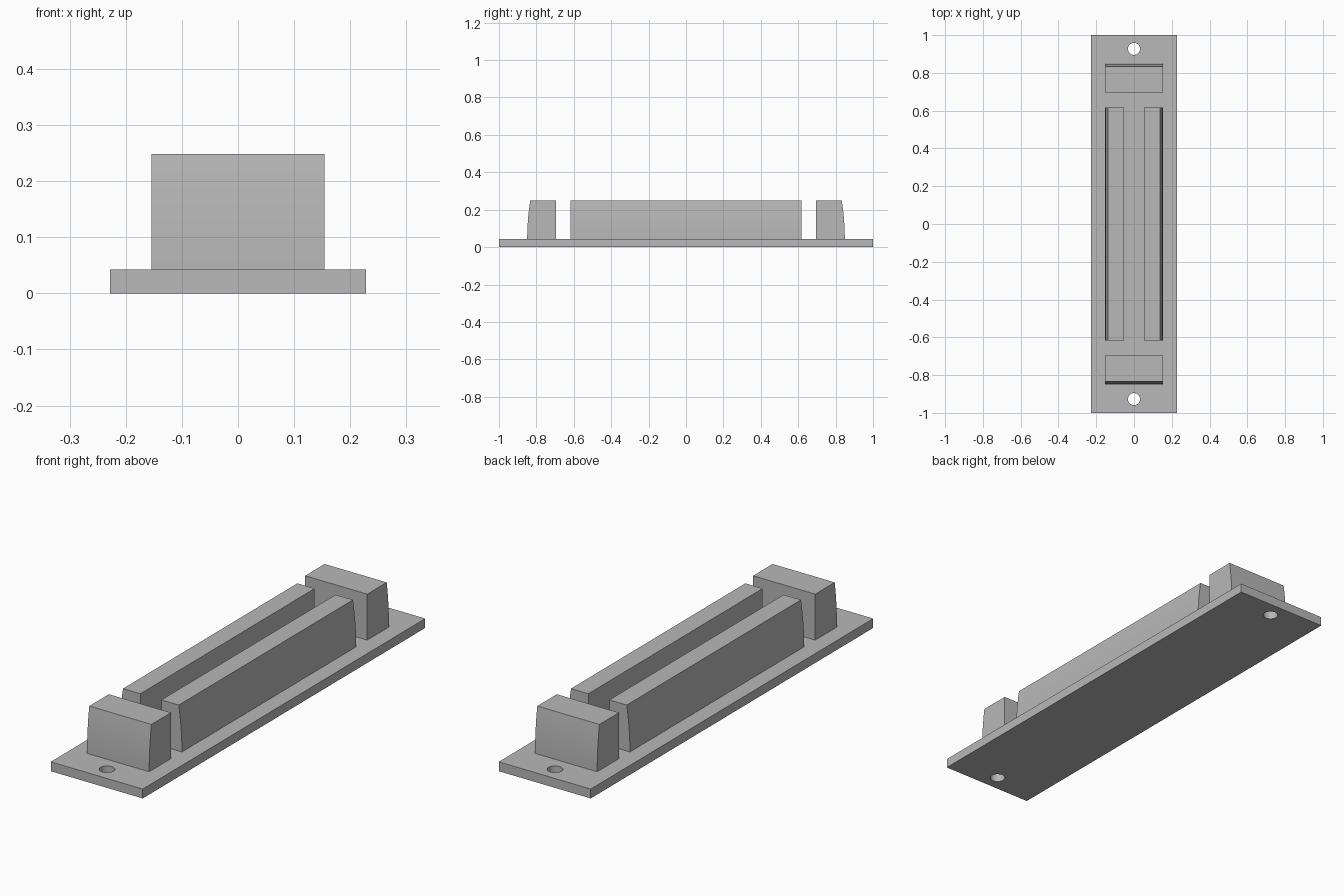
import bpy, bmesh, math
from mathutils import Matrix

if "Cube" in bpy.data.objects:
    bpy.data.objects.remove(bpy.data.objects["Cube"], do_unlink=True)

GREY = (0.48, 0.48, 0.48, 1)
grey = bpy.data.materials.new("plain grey")
grey.use_nodes = True
grey.diffuse_color = GREY
grey.node_tree.nodes["Principled BSDF"].inputs["Base Color"].default_value = GREY

BASE_TOP, TOP = 0.042, 0.248
HALF_WIDTH, HOLE_Y, HOLE_RADIUS = 0.228, 0.927, 0.032


def add_object(name, bm):
    bmesh.ops.recalc_face_normals(bm, faces=bm.faces)
    mesh = bpy.data.meshes.new(name)
    bm.to_mesh(mesh)
    bm.free()
    mesh.materials.append(grey)
    obj = bpy.data.objects.new(name, mesh)
    bpy.context.collection.objects.link(obj)
    return obj


def select_only(obj):
    bpy.ops.object.select_all(action='DESELECT')
    obj.select_set(True)
    bpy.context.view_layer.objects.active = obj


def curved_block(name, inner, outer, lean, half_length, angle):
    """Extrude a profile whose outer side curves inward toward the top."""
    steps = 10
    profile = [(inner, TOP), (inner, BASE_TOP)]
    for i in range(steps + 1):
        t = i / steps
        profile.append((outer - lean * t * t, BASE_TOP + (TOP - BASE_TOP) * t))
    bm = bmesh.new()
    face = bm.faces.new([bm.verts.new((u, -half_length, z)) for u, z in profile])
    grown = bmesh.ops.extrude_face_region(bm, geom=[face], use_keep_orig=True)
    moved = [v for v in grown["geom"] if isinstance(v, bmesh.types.BMVert)]
    bmesh.ops.translate(bm, verts=moved, vec=(0, 2 * half_length, 0))
    bmesh.ops.rotate(bm, verts=bm.verts, matrix=Matrix.Rotation(angle, 3, 'Z'))
    obj = add_object(name, bm)
    select_only(obj)
    bpy.ops.object.shade_smooth_by_angle(angle=math.radians(30))


# Base plate
bm = bmesh.new()
bmesh.ops.create_cube(bm, size=1)
bmesh.ops.scale(bm, verts=bm.verts, vec=(2 * HALF_WIDTH, 2, BASE_TOP))
bmesh.ops.translate(bm, verts=bm.verts, vec=(0, 0, BASE_TOP / 2))
plate = add_object("base_plate", bm)

# Screw holes through the plate
bm = bmesh.new()
for side in (-1, 1):
    bmesh.ops.create_cone(bm, cap_ends=True, segments=48, radius1=HOLE_RADIUS,
                          radius2=HOLE_RADIUS, depth=0.2,
                          matrix=Matrix.Translation((0, side * HOLE_Y, 0)))
cutter = add_object("hole_cutter", bm)
cutter.hide_render = True
cut = plate.modifiers.new("screw holes", 'BOOLEAN')
cut.operation = 'DIFFERENCE'
cut.solver = 'EXACT'
cut.object = cutter
select_only(plate)
bpy.ops.object.modifier_apply(modifier=cut.name)
bpy.data.objects.remove(cutter, do_unlink=True)
select_only(plate)
bpy.ops.object.shade_smooth_by_angle(angle=math.radians(30))

# Long side rails
curved_block("left_rail", 0.052, 0.154, 0.016, 0.617, 0)
curved_block("right_rail", 0.052, 0.154, 0.016, 0.617, math.pi)

# End blocks
curved_block("back_block", 0.695, 0.849, 0.016, 0.154, math.pi / 2)
curved_block("front_block", 0.695, 0.849, 0.016, 0.154, -math.pi / 2)
